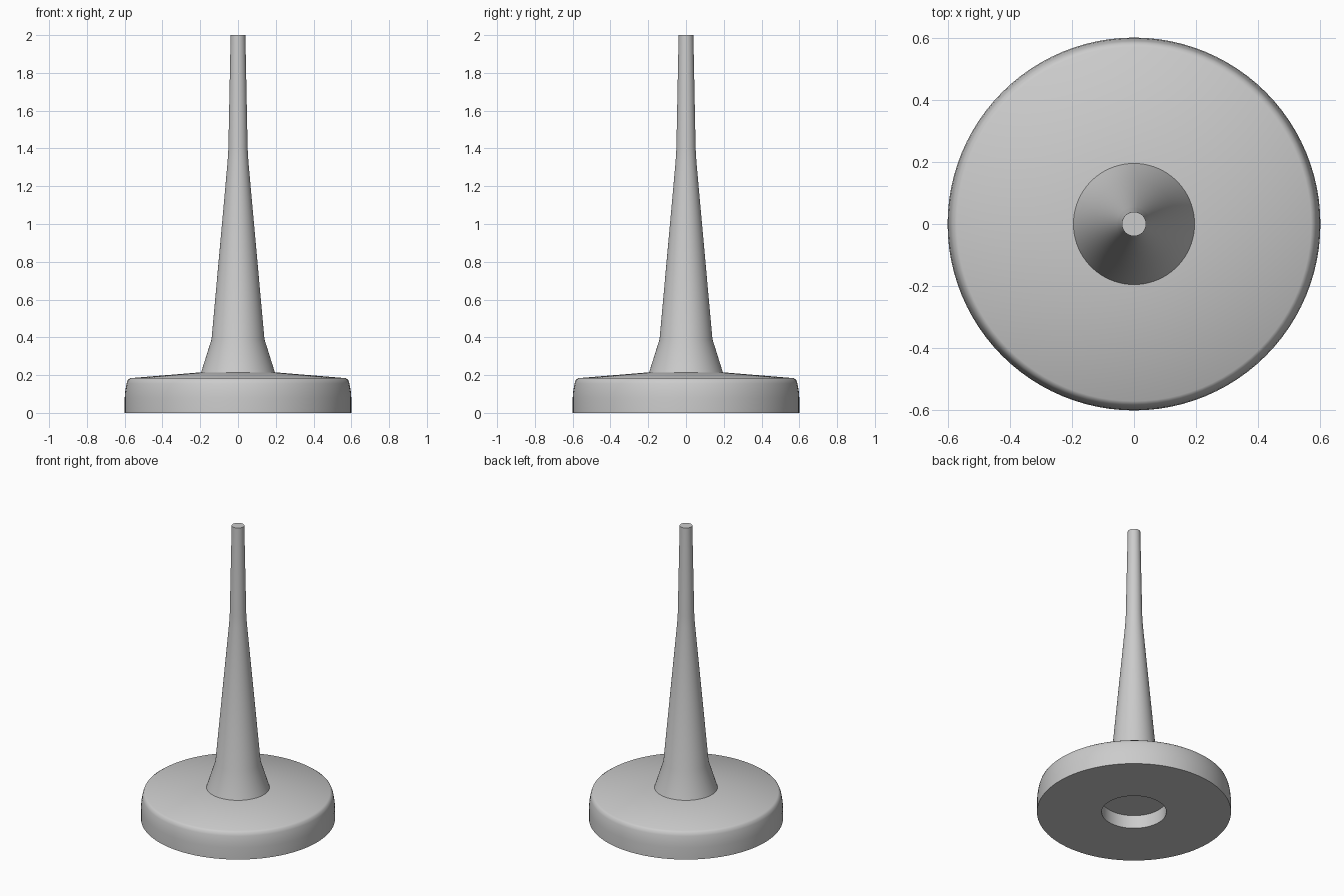
import bpy
import bmesh
import math

cube = bpy.data.objects.get("Cube")
if cube:
    bpy.data.objects.remove(cube, do_unlink=True)

SEGMENTS = 96

grey = bpy.data.materials.new("plain_grey")
grey.use_nodes = True
colour = (0.6, 0.6, 0.6, 1)
grey.diffuse_color = colour
grey.node_tree.nodes["Principled BSDF"].inputs["Base Color"].default_value = colour


def lathe(name, profile):
    """Spin a (radius, height) profile around z, with shared poles."""
    bm = bmesh.new()
    verts = [bm.verts.new((r, 0, z)) for r, z in profile]
    edges = [bm.edges.new(pair) for pair in zip(verts, verts[1:])]
    bmesh.ops.spin(bm, geom=verts + edges, cent=(0, 0, 0), axis=(0, 0, 1),
                   angle=math.tau, steps=SEGMENTS, use_duplicate=False)
    bmesh.ops.remove_doubles(bm, verts=bm.verts, dist=1e-5)
    bmesh.ops.recalc_face_normals(bm, faces=bm.faces)
    mesh = bpy.data.meshes.new(name)
    bm.to_mesh(mesh)
    bm.free()
    mesh.materials.append(grey)
    obj = bpy.data.objects.new(name, mesh)
    bpy.context.collection.objects.link(obj)
    bpy.ops.object.select_all(action="DESELECT")
    obj.select_set(True)
    bpy.context.view_layer.objects.active = obj
    bpy.ops.object.shade_smooth_by_angle(angle=math.radians(40))
    return obj


# Round foot with a softened shoulder, sloping top and a socket underneath
lathe("base_disc", [
    (0, 0.09), (0.2, 0.09), (0.2, 0), (0.6, 0), (0.6, 0.08),
    (0.597, 0.115), (0.59, 0.155), (0.583, 0.175), (0.57, 0.184),
    (0.195, 0.215),
])

# Tapering post with a flared foot and flat tip
lathe("tapered_post", [
    (0.195, 0.215), (0.14, 0.39), (0.055, 1.33), (0.051, 1.4), (0.039, 2), (0, 2),
])
